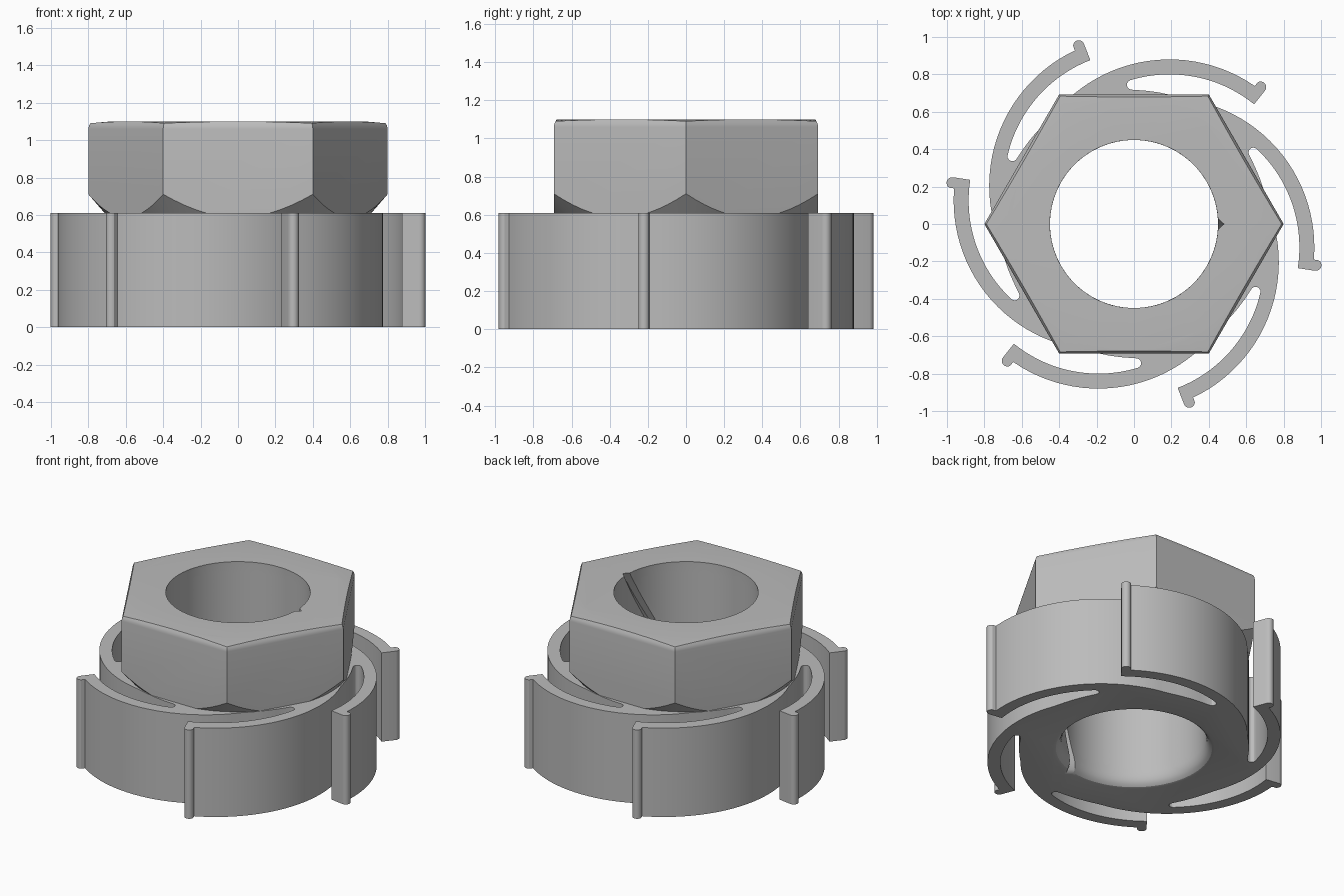
import bpy, bmesh, math
from math import sin, cos, pi, radians

if "Cube" in bpy.data.objects:
    bpy.data.objects.remove(bpy.data.objects["Cube"])

grey = bpy.data.materials.new("plain grey")
grey.use_nodes = True
grey.diffuse_color = (0.5, 0.5, 0.5, 1)
grey.node_tree.nodes["Principled BSDF"].inputs["Base Color"].default_value = (0.5, 0.5, 0.5, 1)

BASE_TOP, TOP = 0.61, 1.10


def loft(name, rings):
    """Closed solid through rings of equal point count, capped at both ends."""
    bm = bmesh.new()
    loops = [[bm.verts.new(p) for p in ring] for ring in rings]
    n = len(loops[0])
    for a, b in zip(loops, loops[1:]):
        for i in range(n):
            j = (i + 1) % n
            bm.faces.new((a[i], a[j], b[j], b[i]))
    bm.faces.new(loops[0])
    bm.faces.new(loops[-1])
    bmesh.ops.recalc_face_normals(bm, faces=bm.faces)
    me = bpy.data.meshes.new(name)
    bm.to_mesh(me)
    bm.free()
    me.materials.append(grey)
    ob = bpy.data.objects.new(name, me)
    bpy.context.collection.objects.link(ob)
    return ob


def circle(r, z, n, cx=0, cy=0):
    return [(cx + r * cos(2 * pi * i / n), cy + r * sin(2 * pi * i / n), z) for i in range(n)]


def boolean(ob, cutter, operation):
    mod = ob.modifiers.new(operation.lower(), 'BOOLEAN')
    mod.operation, mod.object, mod.solver = operation, cutter, 'EXACT'


def finish(ob):
    """Bake the modifiers and smooth the curved faces."""
    deps = bpy.context.evaluated_depsgraph_get()
    me = bpy.data.meshes.new_from_object(ob.evaluated_get(deps))
    ob.modifiers.clear()
    ob.data = me
    me.shade_smooth()
    me.set_sharp_from_angle(angle=radians(25))


def arc(cx, cy, r, start, end, n):
    steps = [radians(start + (end - start) * i / n) for i in range(n + 1)]
    return [(cx + r * cos(a), cy + r * sin(a)) for a in steps]


def turn(p, a):
    return (p[0] * cos(a) - p[1] * sin(a), p[0] * sin(a) + p[1] * cos(a))


# One spring arm: outer edge, knob at the tip, inner edge, then the slot end
arm = arc(0.19, 0.08, 0.80, 141, 55.3, 24)
arm += arc(0.677, 0.732, 0.03, 120, -40, 8)
arm += arc(0.19, 0.08, 0.72, 51.1, 106, 18)
arm += arc(-0.012, 0.744, 0.026, 110, 260, 6)
arm += [(0.06, 0.713), (0.13, 0.704), (0.21, 0.687)]
outline = [turn(p, -k * pi / 3) for k in range(6) for p in arm]
ratchet_base = loft("ratchet_base", [[(x, y, z) for x, y in outline] for z in (0, BASE_TOP)])

# Hexagonal nut with a softened upper edge
hex_levels = [(1, BASE_TOP), (1, 1.06), (0.998, 1.07), (0.994, 1.08), (0.987, 1.09), (0.98, TOP)]
hex_nut = loft("hex_nut", [circle(0.8 * s, z, 6) for s, z in hex_levels])

# Turned envelope that chamfers the nut corners below and above
turned = [(0.713, BASE_TOP), (0.83, 0.745), (0.83, 1.087), (0.675, TOP)]
chamfer_envelope = loft("chamfer_envelope", [circle(r, z, 96) for r, z in turned])


# Bore with a flared mouth and one helical V-groove
def bore_ring(r, z):
    lead = radians(-76) * (TOP - z) / TOP
    half = 0.03 / r
    angles = [half + (2 * pi - 2 * half) * i / 80 for i in range(81)]
    pts = [(r, a) for a in angles] + [(r + 0.032, 0)]
    return [(q * cos(a + lead), q * sin(a + lead), z) for q, a in pts]


levels = [(0.505, -0.02)]
for i in range(6):
    a = pi / 2 * i / 5
    levels.append((0.45 + 0.053 * (1 - sin(a)), 0.09 * (1 - cos(a))))
levels += [(0.45, 0.09 + (1.13 - 0.09) * i / 20) for i in range(1, 21)]
bore = loft("bore_cutter", [bore_ring(r, z) for r, z in levels])

# Cut the parts, then drop the helpers
boolean(hex_nut, chamfer_envelope, 'INTERSECT')
for part in (ratchet_base, hex_nut):
    boolean(part, bore, 'DIFFERENCE')
bpy.context.view_layer.update()
for part in (ratchet_base, hex_nut):
    finish(part)
for helper in (chamfer_envelope, bore):
    helper.hide_render = True
    bpy.data.objects.remove(helper)
